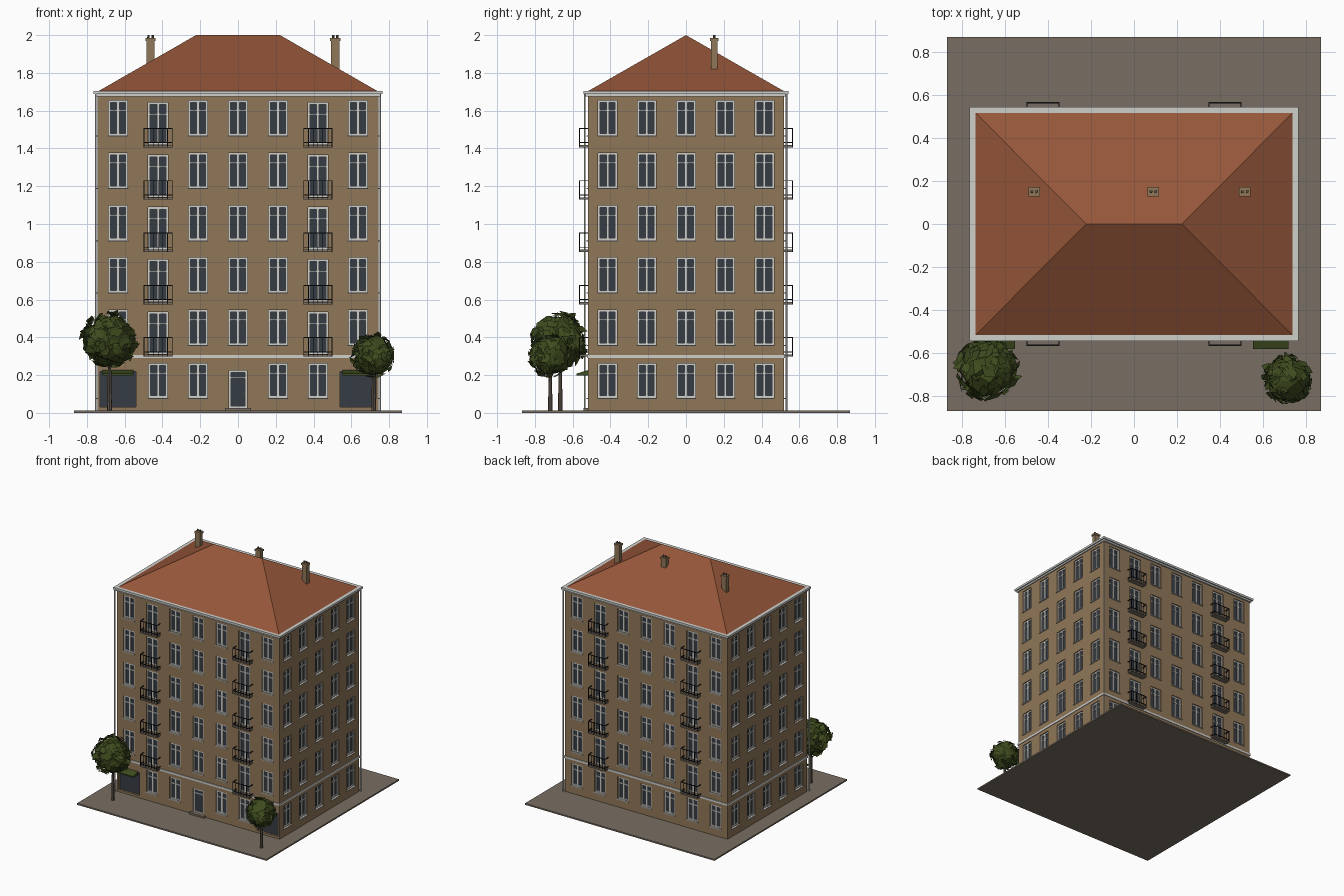
import bpy, bmesh, math, random
from mathutils import Matrix, Vector

random.seed(4)
if "Cube" in bpy.data.objects:
    bpy.data.objects.remove(bpy.data.objects["Cube"], do_unlink=True)


def material(name, rgb):
    m = bpy.data.materials.new(name)
    m.use_nodes = True
    m.diffuse_color = (*rgb, 1)
    m.node_tree.nodes["Principled BSDF"].inputs["Base Color"].default_value = (*rgb, 1)
    return m


WALL = material("tan plaster", (0.28, 0.185, 0.098))
ROOF = material("red tile", (0.3, 0.093, 0.041))
STONE = material("grey brown paving", (0.19, 0.155, 0.122))
GLASS = material("dark slate glass", (0.037, 0.045, 0.058))
WHITE = material("off white trim", (0.62, 0.62, 0.6))
IRON = material("black iron", (0.01, 0.01, 0.011))
LEAF = material("leaf green", (0.048, 0.072, 0.013))
BARK = material("grey bark", (0.11, 0.085, 0.065))


def finish(bm, name, *mats):
    mesh = bpy.data.meshes.new(name)
    bm.to_mesh(mesh)
    bm.free()
    for m in mats:
        mesh.materials.append(m)
    ob = bpy.data.objects.new(name, mesh)
    bpy.context.collection.objects.link(ob)
    return ob


def add_box(bm, lo, hi, xf=Matrix()):
    lo, hi = Vector(lo), Vector(hi)
    scale = Matrix.Diagonal((*(hi - lo), 1))
    bmesh.ops.create_cube(bm, size=1, matrix=xf @ Matrix.Translation((lo + hi) / 2) @ scale)


def box(name, lo, hi, mat):
    bm = bmesh.new()
    add_box(bm, lo, hi)
    return finish(bm, name, mat)


def add_rod(bm, a, b, r1, r2, sides=8):
    a, b = Vector(a), Vector(b)
    turn = (b - a).to_track_quat('Z', 'Y').to_matrix().to_4x4()
    bmesh.ops.create_cone(bm, segments=sides, radius1=r1, radius2=r2, depth=(b - a).length,
                          cap_ends=True, matrix=Matrix.Translation((a + b) / 2) @ turn)


# Overall dimensions
HX, HY, EAVE, PITCH, BAND = 0.745, 0.52, 1.69, 0.277, 0.3
RECESS = 0.016
BALCONIES = (-0.423, 0.423)
bases = [BAND + PITCH * i for i in range(5)]

walls, frames, sills, iron, slabs = [bmesh.new() for _ in range(5)]


def quad(xf, u0, u1, z0, z1, out=0, mat=0):
    pts = [(u0, -out, z0), (u1, -out, z0), (u1, -out, z1), (u0, -out, z1)]
    walls.faces.new([walls.verts.new(xf @ Vector(p)) for p in pts]).material_index = mat


def opening(xf, u0, u1, z0, z1):
    """Recessed pane with plaster reveals."""
    quad(xf, u0, u1, z0, z1, -RECESS, 1)
    ring = [(u0, z0), (u1, z0), (u1, z1), (u0, z1)]
    for (a, za), (b, zb) in zip(ring, ring[1:] + ring[:1]):
        pts = [(a, 0, za), (b, 0, zb), (b, RECESS, zb), (a, RECESS, za)]
        walls.faces.new([walls.verts.new(xf @ Vector(p)) for p in pts])


def frame(xf, u, w, z0, z1, transom, mullion=True):
    """White border, centre post and cross bar inside an opening."""
    t, h = 0.011, w / 2
    bars = [(u - h, u - h + t, z0, z1), (u + h - t, u + h, z0, z1),
            (u - h, u + h, z0, z0 + t), (u - h, u + h, z1 - t, z1),
            (u - h, u + h, transom - 0.004, transom + 0.004)]
    if mullion:
        bars.append((u - 0.007, u + 0.007, z0, z1))
    for a, b, za, zb in bars:
        add_box(frames, (a, RECESS - 0.008, za), (b, RECESS, zb), xf)


def balcony(xf, u, z):
    w, d, top = 0.075, 0.046, z + 0.1
    add_box(slabs, (u - w, -d, z), (u + w, 0, z + 0.012), xf)
    r = 0.0025
    for zz in (top, z + 0.025):
        add_box(iron, (u - w, -d, zz - r), (u + w, -d + 2 * r, zz + r), xf)
        for s in (-1, 1):
            add_box(iron, (u + s * w - r, -d, zz - r), (u + s * w + r, 0, zz + r), xf)
    for i in range(7):
        x = u - w + 2 * w * i / 6
        add_box(iron, (x - 0.0018, -d, z), (x + 0.0018, -d + 0.004, top), xf)


def facade(angle, dist, half, columns, long_side, front):
    xf = Matrix.Rotation(math.radians(angle), 4, 'Z') @ Matrix.Translation((0, -dist, 0))
    levels = [0.012] + bases + [EAVE]
    for floor in range(6):
        low, high = levels[floor], levels[floor + 1]
        cursor = -half
        for u in columns:
            w, z0, z1 = 0.1, low + 0.06, low + 0.245
            kind = "window"
            if floor == 0:
                z0, z1 = 0.08, 0.262
                if front and abs(u) > 0.6:
                    kind, w, z0, z1 = "gate", 0.19, 0.03, 0.22
                elif front and u == 0:
                    kind, w, z0, z1 = "door", 0.094, 0.026, 0.225
            elif long_side and u in BALCONIES:
                kind, w, z0, z1 = "balcony", 0.106, low + 0.012, low + 0.235
            a, b = u - w / 2, u + w / 2
            quad(xf, cursor, a, low, high)
            quad(xf, a, b, low, z0)
            quad(xf, a, b, z1, high)
            opening(xf, a, b, z0, z1)
            cursor = b
            if kind == "door":
                frame(xf, u, w, z0, z1, 0.187, False)
            elif kind != "gate":
                frame(xf, u, w, z0, z1, z0 + 0.72 * (z1 - z0))
            if kind == "window":
                add_box(sills, (a - 0.004, -0.008, z0 - 0.006), (b + 0.004, RECESS, z0), xf)
            elif kind == "balcony":
                balcony(xf, u, low - 0.002)
        quad(xf, cursor, half, low, high)


long_columns = (-0.635, -0.423, -0.212, 0, 0.212, 0.423, 0.635)
short_columns = (-0.415, -0.208, 0, 0.208, 0.415)
facade(0, HY, HX, long_columns, True, True)
facade(180, HY, HX, long_columns, True, False)
facade(90, HX, HY, short_columns, False, False)
facade(270, HX, HY, short_columns, False, False)
bmesh.ops.remove_doubles(walls, verts=walls.verts, dist=0.0001)
finish(walls, "walls", WALL, GLASS)
finish(frames, "window_frames", WHITE)
finish(sills, "window_sills", WHITE)
finish(iron, "balcony_railings", IRON)
finish(slabs, "balcony_slabs", STONE)

# Ground, string course and eaves
box("pavement", (-0.868, -0.868, 0), (0.868, 0.868, 0.012), STONE)
box("string_course", (-HX - 0.005, -HY - 0.005, 0.29), (HX + 0.005, HY + 0.005, 0.307), WHITE)
box("cornice", (-0.754, -0.532, 1.675), (0.754, 0.532, 1.69), WHITE)
box("gutter", (-0.764, -0.543, 1.688), (0.764, 0.543, 1.705), WHITE)

# Hipped roof
bm = bmesh.new()
add_box(bm, (-HX, -0.525, 1.7), (HX, 0.525, 2))
for v in bm.verts:
    if v.co.z > 1.9:
        v.co = (math.copysign(0.222, v.co.x), 0, 2)
bmesh.ops.remove_doubles(bm, verts=bm.verts, dist=0.001)
bmesh.ops.recalc_face_normals(bm, faces=bm.faces)
finish(bm, "roof", ROOF)

# Chimneys with paired pots
bm, pots = bmesh.new(), bmesh.new()
for x in (-0.463, 0.09, 0.515):
    add_box(bm, (x - 0.022, 0.132, 1.78), (x + 0.022, 0.166, 1.975))
    add_box(bm, (x - 0.027, 0.128, 1.97), (x + 0.027, 0.171, 1.985))
    for s in (-1, 1):
        add_rod(pots, (x + s * 0.011, 0.15, 1.98), (x + s * 0.011, 0.15, 2), 0.007, 0.006)
finish(bm, "chimneys", WALL)
finish(pots, "chimney_pots", BARK)

# Entrance step, door handle, gate awnings
box("door_step", (-0.07, -0.542, 0.01), (0.07, -HY, 0.026), STONE)
box("door_handle", (0.026, -0.516, 0.1), (0.034, -0.503, 0.108), WHITE)
for side, s in (("left", 1), ("right", -1)):
    x = 0.635 * s
    awning = box(side + "_awning", (x - 0.083, -0.58, 0.198), (x + 0.083, -HY, 0.226), LEAF)
    for v in awning.data.vertices:
        if v.co.y < -0.55 and v.co.z > 0.21:
            v.co.z -= 0.018

# Drainpipes
bm = bmesh.new()
for x, y in ((-0.753, -0.536), (0.753, 0.532)):
    add_rod(bm, (x, y, 0.01), (x, y, 1.69), 0.005, 0.005)
finish(bm, "drainpipes", WHITE)


def tree(name, x, y, z, r, trunk):
    """Forked trunk below a ragged crown of leaf shards."""
    bm = bmesh.new()
    fork = Vector((trunk[0], trunk[1], z - r * 0.95))
    add_rod(bm, (trunk[0], trunk[1], 0.01), fork, 0.013, 0.009, 7)
    for i in range(4):
        a = i * math.pi / 2 + 0.5
        tip = Vector((x + math.cos(a) * r * 0.5, y + math.sin(a) * r * 0.5, z))
        add_rod(bm, fork, tip, 0.007, 0.003, 5)
    finish(bm, name + "_trunk", BARK)
    bm = bmesh.new()
    bmesh.ops.create_icosphere(bm, subdivisions=2, radius=r * 0.82,
                               matrix=Matrix.Translation((x, y, z)))
    for v in bm.verts:
        v.co += Vector([random.uniform(-0.1, 0.1) * r for _ in range(3)])
    for _ in range(170):
        n = Vector([random.gauss(0, 1) for _ in range(3)]).normalized()
        tilt = (n + Vector([random.uniform(-0.5, 0.5) for _ in range(3)])).normalized()
        u = tilt.orthogonal().normalized()
        u.rotate(Matrix.Rotation(random.uniform(0, 6.28), 3, tilt))
        w = tilt.cross(u)
        c = Vector((x, y, z)) + n * r * random.uniform(0.78, 0.94)
        s = r * random.uniform(0.15, 0.3)
        corners = (c - u * s, c - w * s * 0.7, c + u * s, c + w * s * 0.6)
        bm.faces.new([bm.verts.new(p) for p in corners])
    finish(bm, name + "_crown", LEAF)


tree("right_tree", -0.685, -0.67, 0.385, 0.157, (-0.68, -0.665))
tree("left_tree", 0.715, -0.72, 0.305, 0.123, (0.718, -0.718))
